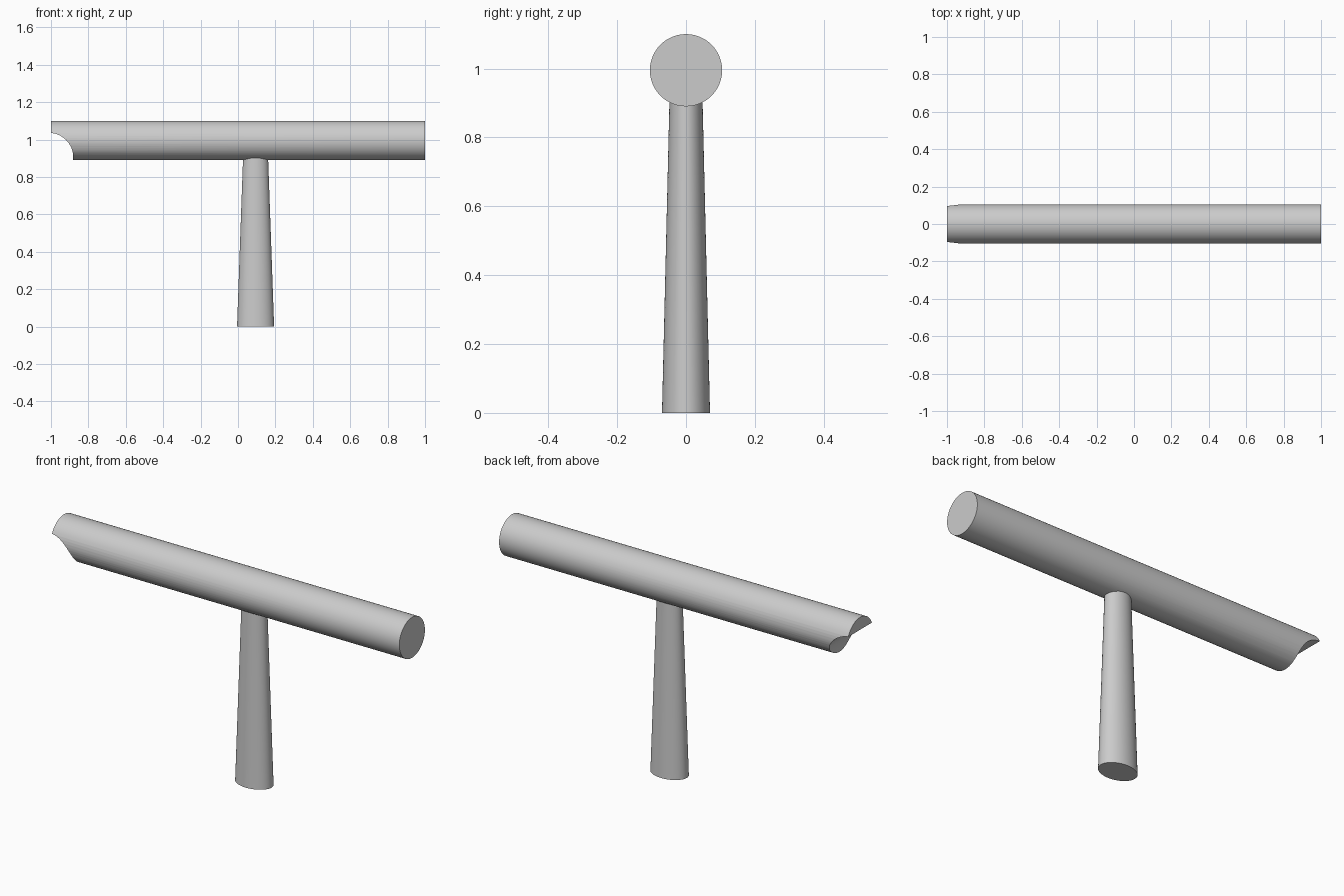
import bpy, bmesh
from math import cos, sin, pi, radians

if "Cube" in bpy.data.objects:
    bpy.data.objects.remove(bpy.data.objects["Cube"])

SIDES = 48

# Horizontal round beam along x
bpy.ops.mesh.primitive_cylinder_add(vertices=SIDES, radius=0.105, depth=2,
                                    location=(0, 0, 0.995), rotation=(0, pi / 2, 0))
beam = bpy.context.object
beam.name = "beam"

# Round cutter for the notch under the left end
bpy.ops.mesh.primitive_cylinder_add(vertices=64, radius=0.131, depth=0.5,
                                    location=(-1.012, 0, 0.905), rotation=(pi / 2, 0, 0))
cutter = bpy.context.object
cutter.name = "notch_cutter"
cutter.hide_render = True

notch = beam.modifiers.new("notch", 'BOOLEAN')
notch.operation = 'DIFFERENCE'
notch.solver = 'EXACT'
notch.object = cutter
bpy.context.view_layer.objects.active = beam
bpy.ops.object.modifier_apply(modifier=notch.name)
bpy.data.objects.remove(cutter)

# Tapered oval post, with a short straight foot, running up into the beam
profile = [(0, 0.099, 0.070), (0.03, 0.098, 0.069), (0.93, 0.066, 0.0475)]
bm = bmesh.new()
rings = [[bm.verts.new((rx * cos(2 * pi * i / SIDES), ry * sin(2 * pi * i / SIDES), z))
          for i in range(SIDES)] for z, rx, ry in profile]
for low, high in zip(rings, rings[1:]):
    for i in range(SIDES):
        j = (i + 1) % SIDES
        bm.faces.new((low[i], low[j], high[j], high[i]))
bm.faces.new(rings[0][::-1])
bm.faces.new(rings[-1])
mesh = bpy.data.meshes.new("post")
bm.to_mesh(mesh)
bm.free()
post = bpy.data.objects.new("post", mesh)
post.location.x = 0.094
bpy.context.collection.objects.link(post)

# Smooth round sides with crisp ends
for part in (beam, post):
    bpy.ops.object.select_all(action='DESELECT')
    part.select_set(True)
    bpy.context.view_layer.objects.active = part
    bpy.ops.object.shade_smooth_by_angle(angle=radians(30))
